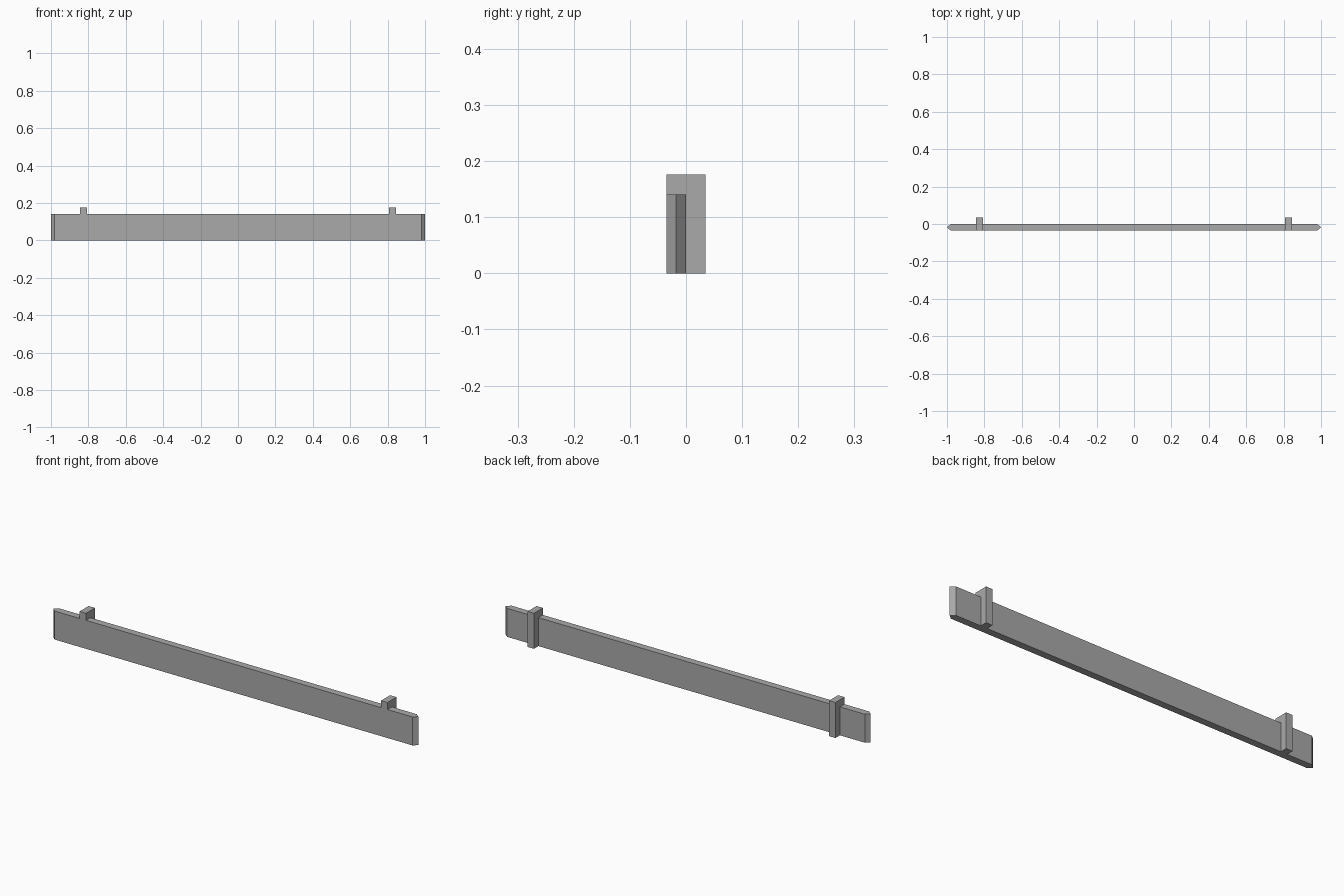
import bpy
import bmesh

cube = bpy.data.objects.get("Cube")
if cube:
    bpy.data.objects.remove(cube, do_unlink=True)

GREY = (0.4, 0.4, 0.4, 1.0)
mat = bpy.data.materials.new("plain_grey")
mat.use_nodes = True
mat.diffuse_color = GREY
mat.node_tree.nodes["Principled BSDF"].inputs["Base Color"].default_value = GREY

FRONT, BACK = -0.035, 0.035
BOARD_TOP, POST_TOP = 0.141, 0.176


def prism(name, profile, offset):
    """Extrude a closed flat profile along an offset."""
    bm = bmesh.new()
    face = bm.faces.new([bm.verts.new(p) for p in profile])
    grown = bmesh.ops.extrude_face_region(bm, geom=[face])["geom"]
    verts = [v for v in grown if isinstance(v, bmesh.types.BMVert)]
    bmesh.ops.translate(bm, verts=verts, vec=offset)
    bmesh.ops.recalc_face_normals(bm, faces=bm.faces)
    mesh = bpy.data.meshes.new(name)
    bm.to_mesh(mesh)
    bm.free()
    mesh.materials.append(mat)
    obj = bpy.data.objects.new(name, mesh)
    bpy.context.collection.objects.link(obj)
    return obj


# Long board with pointed ends
mid = FRONT / 2
outline = [(-0.98, FRONT), (0.98, FRONT), (1, mid),
           (0.98, 0), (-0.98, 0), (-1, mid)]
prism("board", [(x, y, 0) for x, y in outline], (0, 0, BOARD_TOP))

# Posts behind the board, hooked over its top edge
hook = [(0, 0), (BACK, 0), (BACK, POST_TOP), (FRONT, POST_TOP),
        (FRONT, BOARD_TOP), (0, BOARD_TOP)]
for side, x in (("left", 0.826), ("right", -0.826)):
    prism(side + "_post", [(x - 0.0175, y, z) for y, z in hook], (0.035, 0, 0))
